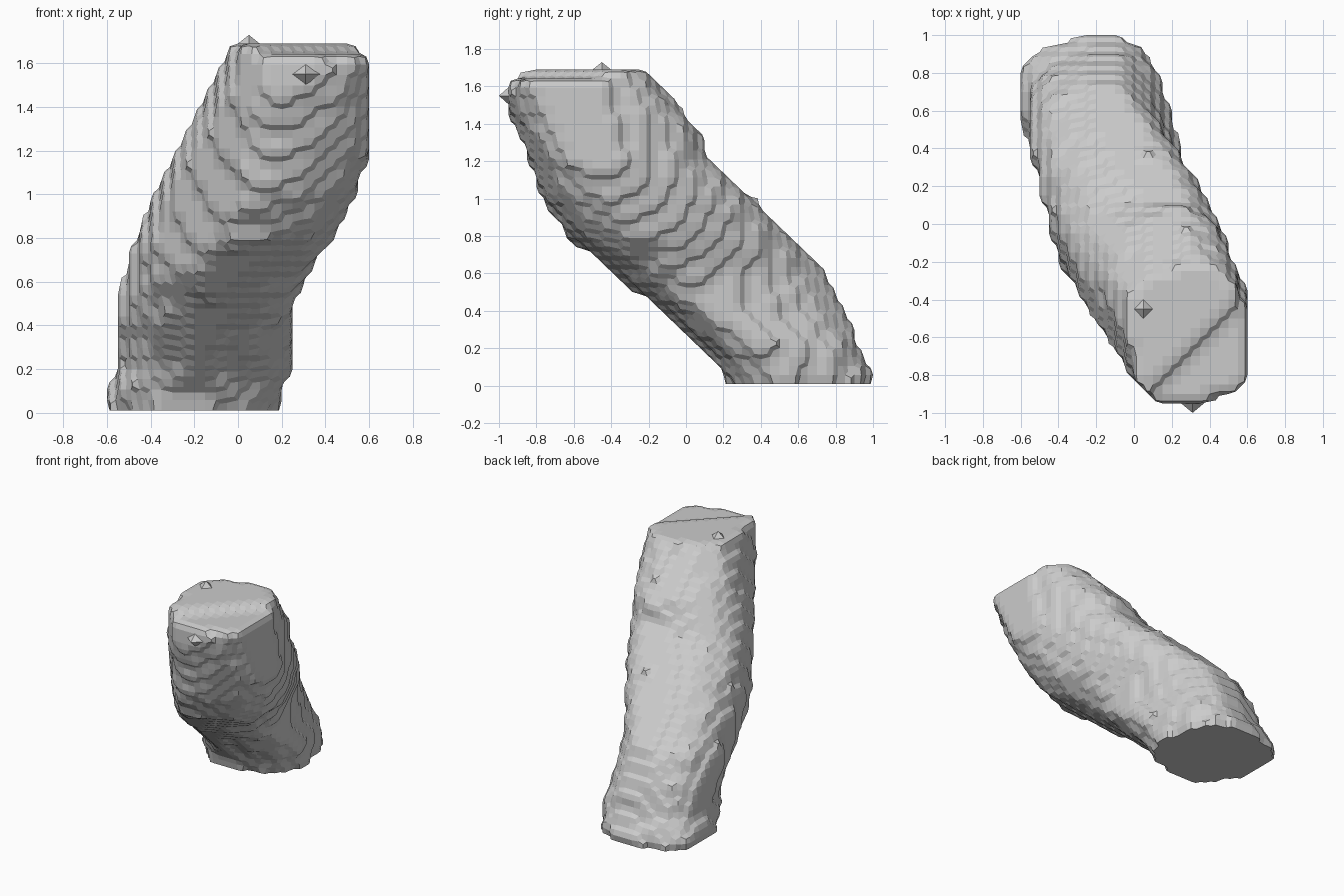
import bpy, bmesh
from math import cos, sin, radians
from itertools import product
from mathutils import Vector, Matrix

if "Cube" in bpy.data.objects:
    bpy.data.objects.remove(bpy.data.objects["Cube"])

# Horizontal sections: z, x min, x max, y min, y max, aspect, exponent, tilt,
# then the lower and upper limit along the diagonal (0.78, 0.62)
SECTIONS = [
    (0.00, -0.62, 0.18, 0.21, 1.01, 1.1, 2.7, 12, -0.15, 0.66),
    (0.10, -0.61, 0.19, 0.17, 0.99, 1.15, 2.7, 14, -0.21, 0.65),
    (0.20, -0.56, 0.24, 0.10, 0.93, 1.25, 2.7, 16, -0.28, 0.63),
    (0.40, -0.56, 0.24, -0.13, 0.86, 1.4, 2.7, 18, -0.37, 0.60),
    (0.60, -0.53, 0.29, -0.39, 0.75, 1.5, 2.6, 18, -0.41, 0.60),
    (0.80, -0.47, 0.43, -0.64, 0.57, 1.5, 2.5, 18, -0.44, 0.55),
    (1.00, -0.38, 0.53, -0.77, 0.37, 1.4, 2.6, 18, -0.46, 0.50),
    (1.20, -0.28, 0.61, -0.84, 0.14, 1.35, 2.7, 18, -0.48, 0.44),
    (1.40, -0.17, 0.62, -0.92, 0.05, 1.25, 2.8, 17, -0.50, 0.36),
    (1.55, -0.10, 0.62, -0.98, -0.10, 1.2, 3.0, 15, -0.52, 0.29),
    (1.64, -0.06, 0.62, -0.95, -0.18, 1.15, 3.2, 12, -0.53, 0.26),
    (1.70, -0.06, 0.61, -0.93, -0.24, 1.15, 3.2, 12, -0.53, 0.23),
]
STEP = Vector((0.05, 0.05, 0.048))
ORIGIN = Vector((-0.725, -1.125, 0.034 - 3 * 0.048))   # centre of first cell
COUNT = (30, 46, 42)


def superellipse(tilt, aspect, n):
    """Rotation and the half extents of a tilted superellipse."""
    c, s = cos(tilt), sin(tilt)
    q = n / (n - 1)
    hx = ((aspect * s) ** q + c ** q) ** (1 / q)
    hy = ((aspect * c) ** q + s ** q) ** (1 / q)
    return c, s, hx, hy


def layer_test(z):
    """Inside test for one height, from the two nearest sections."""
    for a, b in zip(SECTIONS, SECTIONS[1:]):
        if a[0] <= z <= b[0]:
            t = (z - a[0]) / (b[0] - a[0])
            _, x0, x1, y0, y1, asp, n, tilt, d0, d1 = [p + (q - p) * t for p, q in zip(a, b)]
            c, s, hx, hy = superellipse(radians(tilt), asp, n)

            def inside(x, y):
                px = (2 * x - x0 - x1) / (x1 - x0) * hx
                py = (2 * y - y0 - y1) / (y1 - y0) * hy
                u, v = px * s - py * c, px * c + py * s
                return (abs(u / asp) ** n + abs(v) ** n <= 1
                        and d0 <= 0.78 * x + 0.62 * y <= d1)
            return inside


# Fill the cells that lie inside the leaning body
filled = set()
for k in range(3, 38):
    inside = layer_test(ORIGIN.z + k * STEP.z)
    for i, j in product(range(COUNT[0]), range(COUNT[1])):
        x, y = ORIGIN.x + i * STEP.x, ORIGIN.y + j * STEP.y
        if k == 37 and x - y > 0.95:      # lower front right corner of the top
            continue
        if inside(x, y):
            filled.add((i, j, k))

# Chamfered steps: one vertex per mixed corner, one quad per exposed cell side
bm = bmesh.new()
corner_verts = {}
CUBE = list(product((0, 1), repeat=3))


def corner(base):
    if base not in corner_verts:
        cuts = []
        for d in CUBE:
            for ax in range(3):
                if d[ax] == 0:
                    e = tuple(d[m] + (m == ax) for m in range(3))
                    p = tuple(base[m] + d[m] for m in range(3))
                    q = tuple(base[m] + e[m] for m in range(3))
                    if (p in filled) != (q in filled):
                        cuts.append((Vector(p) + Vector(q)) / 2)
        mid = sum(cuts, Vector()) / len(cuts)
        corner_verts[base] = bm.verts.new(ORIGIN + mid * STEP)
    return corner_verts[base]


for cell in sorted(filled):
    for ax in range(3):
        for side in (-1, 1):
            other = list(cell)
            other[ax] += side
            if tuple(other) in filled:
                continue
            low = list(cell)
            low[ax] = min(cell[ax], other[ax])
            a1, a2 = (ax + 1) % 3, (ax + 2) % 3
            quad = []
            for o1, o2 in ((-1, -1), (0, -1), (0, 0), (-1, 0)):
                b = low[:]
                b[a1] += o1
                b[a2] += o2
                quad.append(corner(tuple(b)))
            bm.faces.new(quad if side > 0 else quad[::-1])

# Keep top and bottom rims level, as flat cuts
for v in bm.verts:
    if v.co.z < 0.03:
        v.co.z = 0.01
mesh = bpy.data.meshes.new("leaning_rock")
bm.to_mesh(mesh)
bm.free()
bpy.context.collection.objects.link(bpy.data.objects.new("leaning_rock", mesh))


# Small faceted bumps on the top and the front
def bump(name, loc, size):
    b = bmesh.new()
    bmesh.ops.create_uvsphere(b, u_segments=4, v_segments=2, radius=1,
                              matrix=Matrix.LocRotScale(Vector(loc), None, Vector(size)))
    m = bpy.data.meshes.new(name)
    b.to_mesh(m)
    b.free()
    bpy.context.collection.objects.link(bpy.data.objects.new(name, m))


bump("top_bump", (0.05, -0.45, 1.69), (0.05, 0.05, 0.04))
bump("front_bump", (0.31, -0.90, 1.55), (0.12, 0.10, 0.09))
